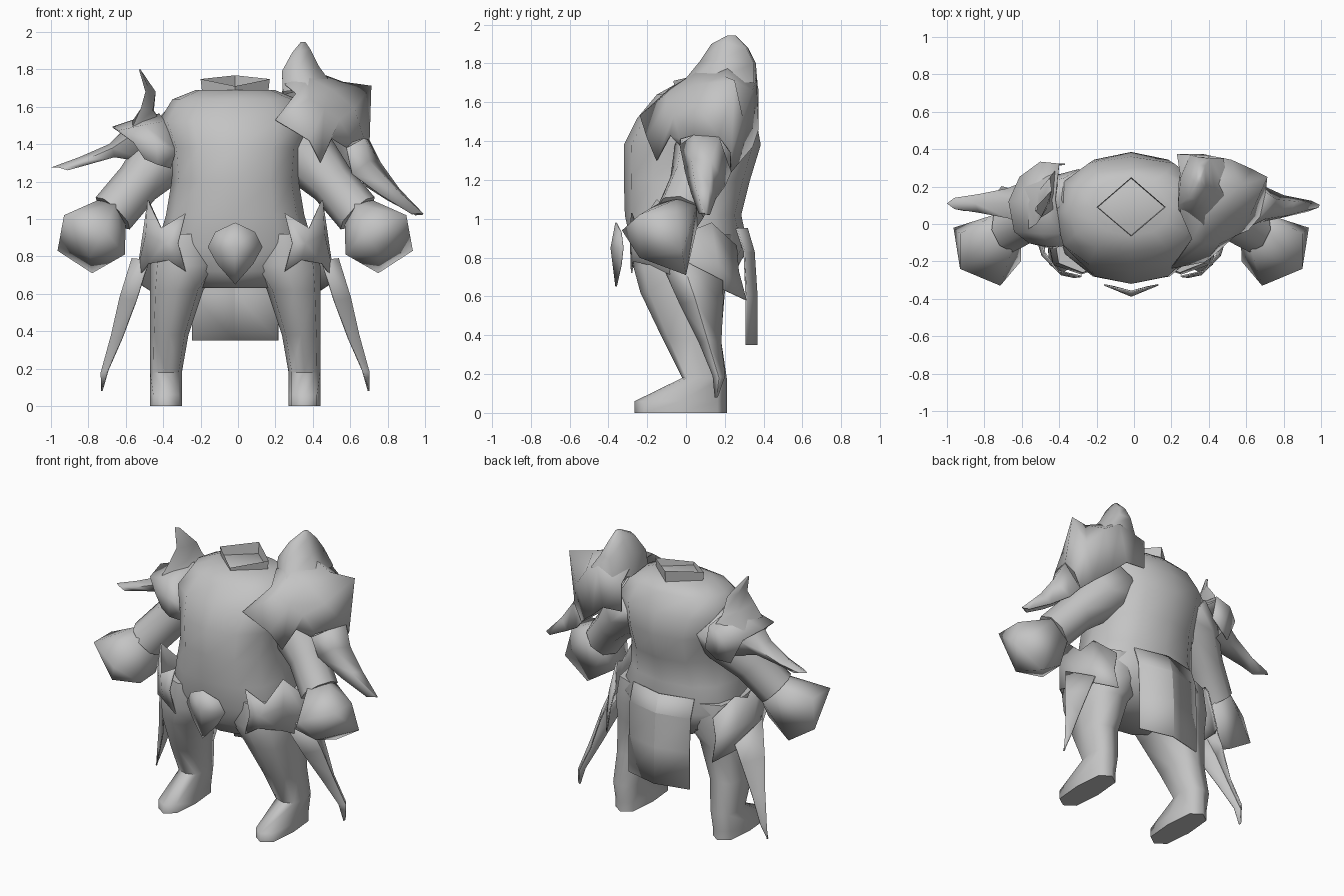
import bpy, bmesh, math
from mathutils import Vector

CX = -0.015  # symmetry plane of the body
grey = bpy.data.materials.new("plain_grey")
grey.diffuse_color = (0.55, 0.55, 0.55, 1)


def finish(name, bm, angle=50, thick=0):
    bmesh.ops.remove_doubles(bm, verts=bm.verts, dist=0.0005)
    bmesh.ops.recalc_face_normals(bm, faces=bm.faces)
    me = bpy.data.meshes.new(name)
    bm.to_mesh(me)
    bm.free()
    me.materials.append(grey)
    me.shade_smooth()
    me.set_sharp_from_angle(angle=math.radians(angle))
    ob = bpy.data.objects.new(name, me)
    bpy.context.collection.objects.link(ob)
    if thick:
        mod = ob.modifiers.new("thickness", 'SOLIDIFY')
        mod.thickness = thick
        mod.offset = 0
    return ob


def grid(bm, rows, closed=False, caps=(False, False)):
    """Skin quads between rows of points."""
    vs = [[bm.verts.new(p) for p in r] for r in rows]
    n = len(rows[0])
    for a, b in zip(vs, vs[1:]):
        for i in range(n if closed else n - 1):
            j = (i + 1) % n
            bm.faces.new((a[i], a[j], b[j], b[i]))
    for flag, ring in zip(caps, (vs[0], vs[-1])):
        if flag:
            bm.faces.new(ring)


def sheet(name, rows, angle=50, thick=0.008):
    bm = bmesh.new()
    grid(bm, rows)
    return finish(name, bm, angle, thick)


def tube(name, rings, caps=(True, True), angle=50):
    bm = bmesh.new()
    grid(bm, rings, True, caps)
    return finish(name, bm, angle)


def oval(z, x0, x1, y0, y1, n, power):
    """Horizontal rounded ring that fills the given bounds."""
    pts = []
    for i in range(n):
        a = 2 * math.pi * i / n - math.pi / 2
        c, s = math.cos(a), math.sin(a)
        px = math.copysign(abs(c) ** power, c)
        py = math.copysign(abs(s) ** power, s)
        pts.append(((x0 + x1) / 2 + px * (x1 - x0) / 2, (y0 + y1) / 2 + py * (y1 - y0) / 2, z))
    return pts


def flip(rows, s):
    return [[(CX + s * x, y, z) for x, y, z in r] for r in rows]


# Torso: height, half width, front, back
torso = [(0.63, .19, -.17, .15), (0.72, .38, -.24, .25), (0.85, .42, -.28, .32),
         (1.02, .37, -.315, .285), (1.2, .34, -.32, .33), (1.38, .355, -.32, .385),
         (1.52, .41, -.25, .36), (1.64, .335, -.15, .30), (1.69, .21, -.06, .25)]
tube("torso", [oval(z, CX - w, CX + w, f, b, 12, 0.85) for z, w, f, b in torso], angle=85)

# Open diamond neck collar
rim = [(CX, -.065, 1.71), (.17, .09, 1.748), (CX, .25, 1.768), (-.2, .09, 1.748)]
tube("collar", [[(CX + (x - CX) * .95, .09 + (y - .09) * .95, 1.67) for x, y, z in rim], rim],
     (False, False), 30)

# Legs: height, inner, outer, front, back
leg = [(0, .285, .455, -.265, .21), (.06, .285, .455, -.265, .21), (.18, .285, .455, -.02, .21),
       (.38, .25, .455, -.12, .18), (.62, .17, .455, -.235, .20), (.75, .08, .455, -.27, .24),
       (.92, .1, .42, -.26, .24)]

# Arm: centre and radius, widening into the fist
arm = [((.25, .13, 1.46), .17), ((.38, .10, 1.34), .165), ((.52, .04, 1.19), .125), ((.655, -.03, 1.03), .125)]
# Fist corners
hand = [(.95, -.02, .83), (.765, 0, .71), (.59, -.2, .81), (.7, -.33, .94), (.915, -.24, 1.02),
        (.585, -.02, .99), (.60, .06, .97), (.70, .06, 1.08), (.735, -.05, 1.10), (.64, -.14, 1.08),
        (.915, -.05, 1.02), (.59, -.03, .82), (.775, -.24, .80)]

# Hip guard: upper edge, middle, lower edge, from front round to back
hip = [[(.265, -.28, 1.03), (.395, -.25, .95), (.465, -.15, 1.10), (.475, .03, .94), (.45, .13, .98), (.37, .26, .86)],
       [(.305, -.285, .87), (.375, -.27, .87), (.475, -.17, .92), (.51, .02, .79), (.485, .16, .78), (.40, .27, .73)],
       [(.265, -.28, .72), (.355, -.27, .78), (.465, -.18, .76), (.53, 0, .67), (.49, .18, .64), (.40, .31, .58)]]
# Hanging folded tail of the hip guard
hip_tail = [[(.46, -.13, .78), (.55, -.02, .79), (.49, .19, .68)],
            [(.53, -.03, .56), (.615, .05, .58), (.54, .19, .56)],
            [(.605, .07, .36), (.66, .11, .38), (.615, .18, .36)],
            [(.68, .14, .19), (.715, .17, .18), (.69, .20, .19)],
            [(.712, .15, .08), (.715, .16, .08), (.714, .165, .09)]]

for side, s in (("right", 1), ("left", -1)):
    tube(side + "_leg", flip([oval(*r, 8, 0.65) for r in leg], s), angle=75)

    rings = []
    axis = (Vector(arm[-1][0]) - Vector(arm[0][0])).normalized()
    u = axis.cross(Vector((0, 1, 0))).normalized()
    v = axis.cross(u)
    for c, r in arm:
        rings.append([tuple(Vector(c) + r * (u * math.cos(k * math.pi / 4) + v * math.sin(k * math.pi / 4)))
                      for k in range(8)])
    tube(side + "_arm", flip(rings, s), angle=85)

    bm = bmesh.new()
    for p in flip([hand], s)[0]:
        bm.verts.new(p)
    bmesh.ops.convex_hull(bm, input=bm.verts)
    finish(side + "_hand", bm, 110)

    sheet(side + "_hip_guard", flip(hip, s))
    sheet(side + "_hip_guard_tail", flip(hip_tail, s), 70)

# Belt plate: shallow pointed boss
half = [(0, -.36, .98), (.105, -.335, .93), (.145, -.325, .85), (.095, -.335, .76), (0, -.36, .65)]
edge = [(CX + x, y, z) for x, y, z in half] + [(CX - x, y, z) for x, y, z in half[-2:0:-1]]
bm = bmesh.new()
mid = bm.verts.new((CX, -.385, .85))
ev = [bm.verts.new(p) for p in edge]
for i in range(len(ev)):
    bm.faces.new((mid, ev[i], ev[(i + 1) % len(ev)]))
finish("belt_plate", bm, 50, 0.008)

# Back cloth: height, side depth, centre depth
cloth = [(.95, .26, .315), (.83, .30, .35), (.6, .31, .365), (.35, .31, .365)]
sheet("back_cloth", [[(CX - .23, a, z), (CX, b, z), (CX + .23, a, z)] for z, a, b in cloth], 5)

# Large shoulder guard: rows run from the neck outward, columns from front over to back
sheet("large_shoulder_guard", [
    [(.20, -.235, 1.53), (.31, -.08, 1.67), (.25, .06, 1.72), (.25, .25, 1.72), (.23, .37, 1.66), (.23, .37, 1.47)],
    [(.38, -.20, 1.42), (.38, -.10, 1.64), (.38, .05, 1.75), (.40, .22, 1.79), (.42, .36, 1.72), (.37, .37, 1.46)],
    [(.44, -.15, 1.30), (.46, -.10, 1.59), (.50, .05, 1.69), (.56, .2, 1.73), (.52, .34, 1.66), (.47, .34, 1.37)],
    [(.50, -.08, 1.43), (.54, -.06, 1.53), (.62, .05, 1.59), (.71, .25, 1.71), (.63, .29, 1.52), (.56, .28, 1.30)],
    [(.58, -.03, 1.38), (.61, -.03, 1.41), (.67, .04, 1.43), (.70, .17, 1.42), (.68, .23, 1.34), (.63, .23, 1.24)]], 80)
sheet("large_shoulder_guard_tail", [
    [(.58, -.03, 1.38), (.67, .04, 1.43), (.70, .17, 1.42), (.63, .23, 1.24)],
    [(.61, 0, 1.24), (.70, .03, 1.31), (.76, .13, 1.30), (.69, .20, 1.17)],
    [(.76, .03, 1.13), (.83, .05, 1.17), (.86, .12, 1.16), (.80, .15, 1.10)],
    [(.93, .07, 1.025), (.985, .09, 1.03), (.99, .1, 1.025), (.95, .12, 1.02)]], 80)
# Upright horn
tube("large_shoulder_horn", [
    [(.24, .07, 1.68), (.38, -.02, 1.70), (.51, .14, 1.71), (.48, .35, 1.70), (.30, .37, 1.68), (.24, .25, 1.66)],
    [(.235, .10, 1.79), (.33, .07, 1.81), (.43, .18, 1.82), (.41, .35, 1.80), (.33, .36, 1.80), (.25, .25, 1.79)],
    [(.29, .14, 1.89), (.33, .13, 1.90), (.385, .19, 1.91), (.38, .31, 1.88), (.34, .32, 1.88), (.30, .25, 1.89)],
    [(.335, .22, 1.945), (.345, .215, 1.945), (.362, .22, 1.945), (.362, .25, 1.945), (.35, .255, 1.945),
     (.335, .25, 1.945)]], (False, True), 75)

# Small shoulder guard: band around the arm
sheet("small_shoulder_guard", [
    [(-.36, -.10, 1.27), (-.33, -.11, 1.37), (-.39, -.05, 1.52), (-.42, .13, 1.56), (-.40, .32, 1.52), (-.37, .32, 1.36)],
    [(-.43, -.13, 1.29), (-.44, -.12, 1.41), (-.50, -.05, 1.50), (-.52, .13, 1.54), (-.50, .33, 1.48), (-.45, .31, 1.30)],
    [(-.50, -.11, 1.32), (-.56, -.10, 1.41), (-.64, -.04, 1.47), (-.67, .12, 1.49), (-.61, .25, 1.45), (-.53, .27, 1.28)]], 75)
# Swept outer spike and upright leaf spike
tube("small_shoulder_side_spike", [
    [(-.47, .02, 1.30), (-.58, -.01, 1.44), (-.62, .12, 1.47), (-.58, .23, 1.42), (-.48, .22, 1.30)],
    [(-.66, .05, 1.33), (-.67, .03, 1.38), (-.69, .11, 1.40), (-.68, .19, 1.38), (-.66, .17, 1.33)],
    [(-.82, .07, 1.285), (-.83, .06, 1.31), (-.85, .11, 1.33), (-.83, .16, 1.31), (-.82, .14, 1.285)],
    [(-.91, .07, 1.26), (-.96, .08, 1.275), (-1, .11, 1.275), (-.96, .14, 1.275), (-.91, .13, 1.26)]],
    (False, True), 75)
tube("small_shoulder_top_spike", [
    [(-.57, -.03, 1.48), (-.41, .06, 1.52), (-.41, .30, 1.50), (-.60, .20, 1.47)],
    [(-.52, 0, 1.59), (-.455, .10, 1.58), (-.45, .25, 1.58), (-.515, .17, 1.59)],
    [(-.495, .04, 1.68), (-.465, .10, 1.67), (-.44, .18, 1.68), (-.485, .13, 1.69)],
    [(-.53, .07, 1.80), (-.52, .075, 1.80), (-.515, .10, 1.79), (-.525, .09, 1.79)]], (False, True), 75)
